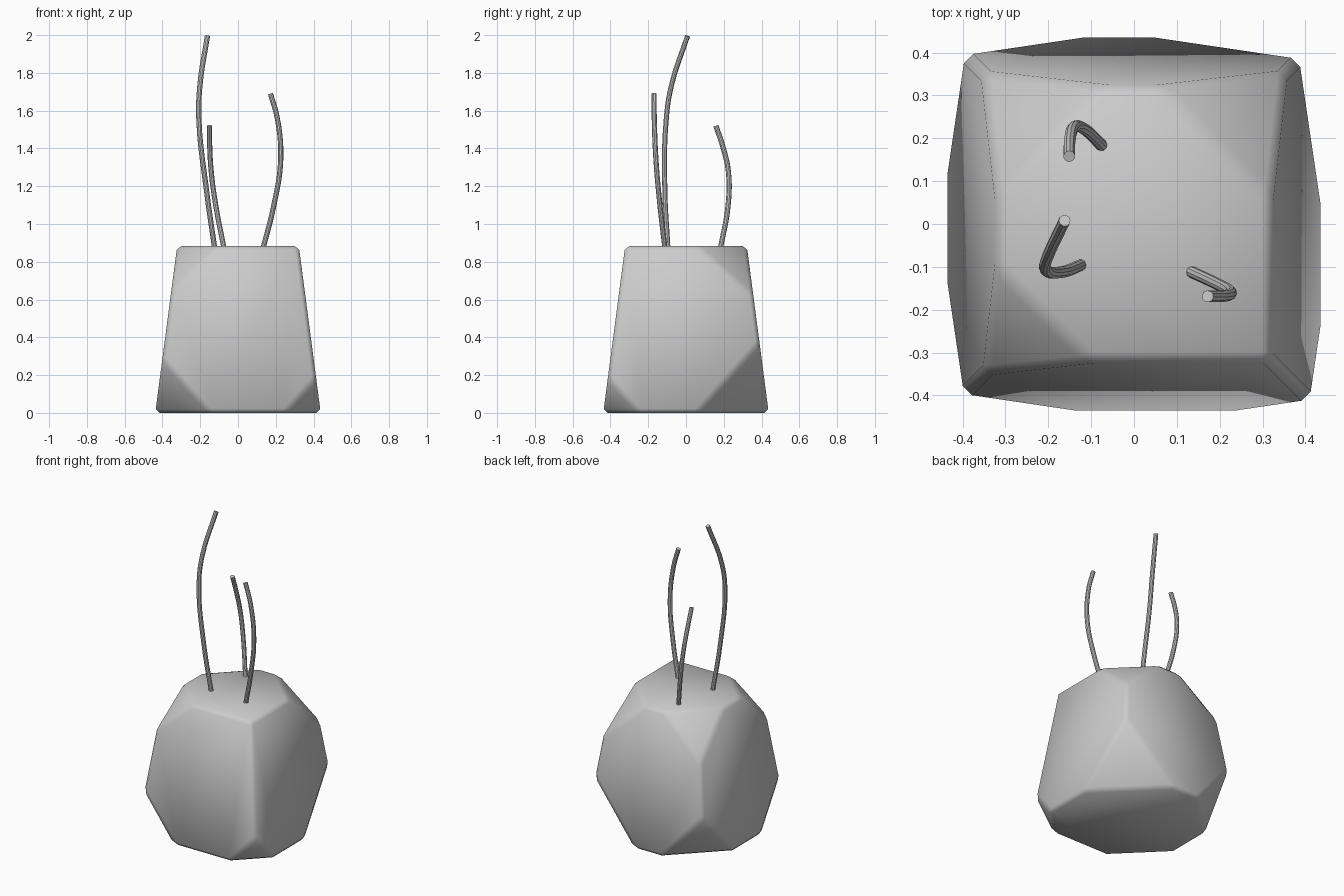
import bpy, bmesh
from mathutils import Vector

if "Cube" in bpy.data.objects:
    bpy.data.objects.remove(bpy.data.objects["Cube"])

H, B, T = 0.884, 0.438, 0.322   # vase height, half width at base and at top

# vase body: tapered block with faceted corners
def corner(sx, sy, top):
    w = T if top else B
    return Vector((sx * w, sy * w, H if top else 0))

bm = bmesh.new()
bmesh.ops.create_cube(bm, size=2)
for v in bm.verts:
    v.co = corner(v.co.x, v.co.y, v.co.z > 0)

# corner cuts: (side x, side y, is top, distance along each edge)
cuts = [(1, -1, False, 0.19), (-1, -1, False, 0.29), (-1, 1, False, 0.31), (1, 1, False, 0.38),
        (-1, -1, True, 0.22), (-1, 1, True, 0.255), (1, 1, True, 0.26)]
for sx, sy, top, d in cuts:
    c = corner(sx, sy, top)
    ends = [corner(-sx, sy, top), corner(sx, -sy, top), corner(sx, sy, not top)]
    p = [c + (e - c).normalized() * d for e in ends]
    n = (p[1] - p[0]).cross(p[2] - p[0]).normalized()
    if n.dot(c - p[0]) < 0:
        n = -n
    geom = bm.verts[:] + bm.edges[:] + bm.faces[:]
    res = bmesh.ops.bisect_plane(bm, geom=geom, plane_co=p[0], plane_no=n, clear_outer=True)
    edges = [g for g in res['geom_cut'] if isinstance(g, bmesh.types.BMEdge)]
    bmesh.ops.contextual_create(bm, geom=edges)
bmesh.ops.recalc_face_normals(bm, faces=bm.faces[:])

mesh = bpy.data.meshes.new("vase_body")
bm.to_mesh(mesh)
bm.free()
vase = bpy.data.objects.new("vase_body", mesh)
bpy.context.collection.objects.link(vase)
bev = vase.modifiers.new("soft_edges", 'BEVEL')
bev.width = 0.022
bev.segments = 1
bev.limit_method = 'ANGLE'
bev.angle_limit = 0.2
mesh.shade_smooth()

# twigs: thin bent tubes
def twig(name, pts, r=0.0138):
    cu = bpy.data.curves.new(name, 'CURVE')
    cu.dimensions = '3D'
    cu.bevel_depth = r
    cu.bevel_resolution = 3
    cu.use_fill_caps = True
    cu.resolution_u = 5
    sp = cu.splines.new('BEZIER')
    sp.bezier_points.add(len(pts) - 1)
    for bp, co in zip(sp.bezier_points, pts):
        bp.co = co
        bp.handle_left_type = bp.handle_right_type = 'AUTO'
    ob = bpy.data.objects.new(name, cu)
    bpy.context.collection.objects.link(ob)
    bpy.ops.object.select_all(action='DESELECT')
    ob.select_set(True)
    bpy.context.view_layer.objects.active = ob
    bpy.ops.object.convert(target='MESH')
    bpy.ops.object.shade_smooth_by_angle()

twig("tall_twig", [(-0.122, -0.095, 0.86), (-0.167, -0.112, 1.18), (-0.207, -0.105, 1.55),
                   (-0.202, -0.078, 1.73), (-0.162, 0.008, 1.995)])
twig("right_twig", [(0.13, -0.11, 0.86), (0.19, -0.138, 1.10), (0.226, -0.159, 1.34),
                    (0.208, -0.168, 1.56), (0.172, -0.169, 1.69)])
twig("back_twig", [(-0.072, 0.18, 0.86), (-0.118, 0.223, 1.10), (-0.142, 0.224, 1.28),
                   (-0.15, 0.192, 1.42), (-0.151, 0.158, 1.52)])
